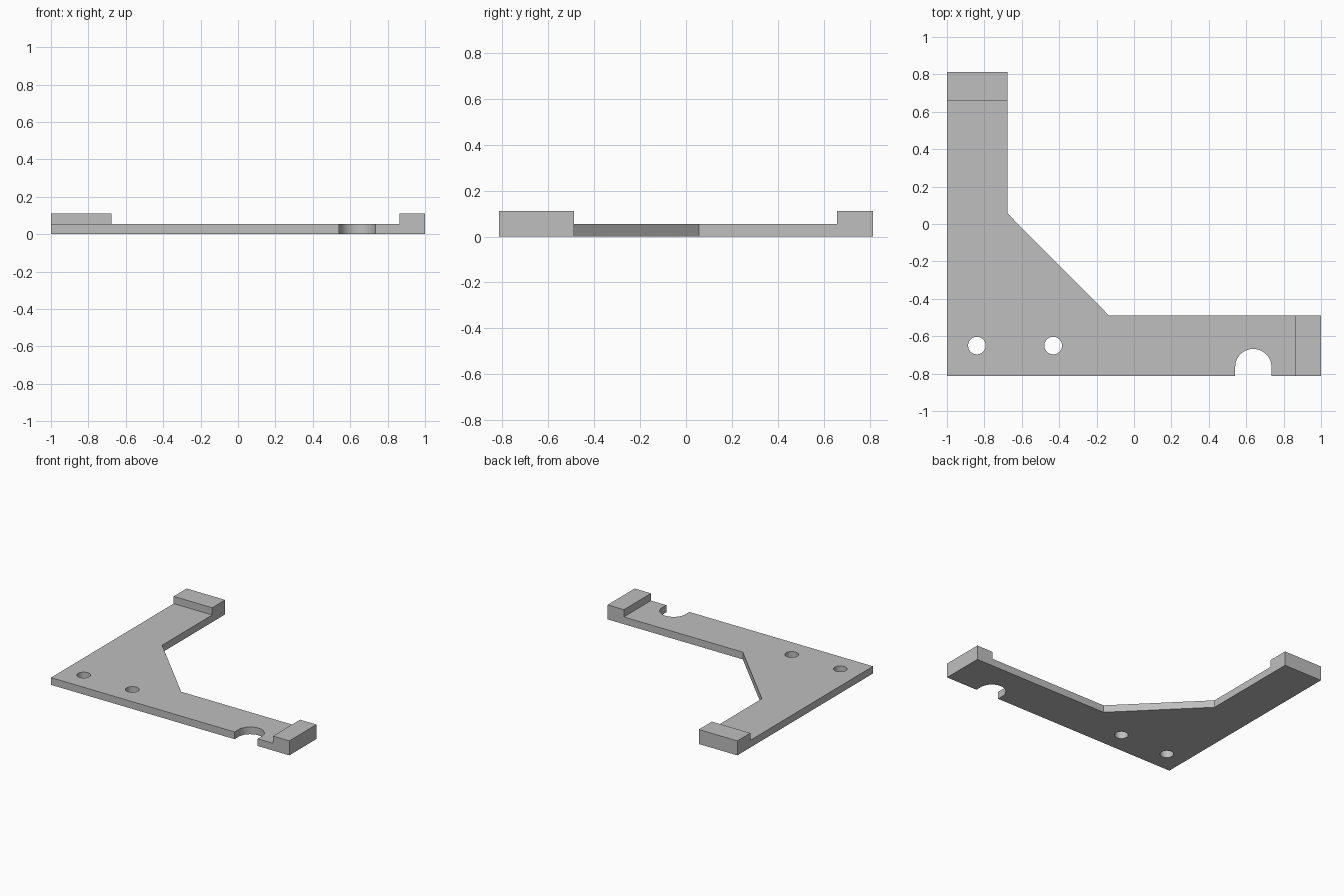
import bpy, bmesh
from math import cos, sin, pi
from mathutils import Vector

if "Cube" in bpy.data.objects:
    bpy.data.objects.remove(bpy.data.objects["Cube"], do_unlink=True)

PLATE = 0.055       # plate thickness
PAD = 0.055         # extra height of the end pads
PAD_X, PAD_Y = 0.863, 0.657

grey = bpy.data.materials.new("plain grey")
grey.use_nodes = True
colour = (0.52, 0.52, 0.52, 1)
grey.diffuse_color = colour
grey.node_tree.nodes["Principled BSDF"].inputs["Base Color"].default_value = colour


def extrude_up(bm, faces, height):
    geom = bmesh.ops.extrude_face_region(bm, geom=faces)["geom"]
    verts = [g for g in geom if isinstance(g, bmesh.types.BMVert)]
    bmesh.ops.translate(bm, verts=verts, vec=(0, 0, height))
    return [g for g in geom if isinstance(g, bmesh.types.BMFace)]


def finish(bm, name):
    bmesh.ops.recalc_face_normals(bm, faces=bm.faces)
    mesh = bpy.data.meshes.new(name)
    bm.to_mesh(mesh)
    bm.free()
    mesh.materials.append(grey)
    obj = bpy.data.objects.new(name, mesh)
    bpy.context.collection.objects.link(obj)
    return obj


def arc(cx, cy, radius, start, end, steps):
    angles = [start + (end - start) * i / steps for i in range(steps + 1)]
    return [(cx + radius * cos(a), cy + radius * sin(a)) for a in angles]


def cutter(name, points):
    bm = bmesh.new()
    face = bm.faces.new([bm.verts.new((x, y, -0.1)) for x, y in points])
    extrude_up(bm, [face], 0.4)
    obj = finish(bm, name)
    obj.hide_render = True
    return obj


# L-shaped bracket with a diagonal gusset
outline = [(-1, -0.813), (1, -0.813), (1, -0.488), (-0.135, -0.488),
           (-0.677, 0.057), (-0.677, 0.813), (-1, 0.813)]
bm = bmesh.new()
bm.faces.new([bm.verts.new((x, y, 0)) for x, y in outline])
for point, normal in (((PAD_X, 0, 0), (1, 0, 0)), ((0, PAD_Y, 0), (0, 1, 0))):
    bmesh.ops.bisect_plane(bm, geom=bm.verts[:] + bm.edges[:] + bm.faces[:],
                           plane_co=point, plane_no=normal)
top = extrude_up(bm, bm.faces[:], PLATE)

# Raised pads at both arm ends
for face in top:
    c = face.calc_center_median()
    if c.x > PAD_X or c.y > PAD_Y:
        extrude_up(bm, [face], PAD)
bmesh.ops.delete(bm, geom=[f for f in top if f.is_valid and any(
    len(e.link_faces) > 2 for e in f.edges) and (
    f.calc_center_median().x > PAD_X or f.calc_center_median().y > PAD_Y)
    and f.calc_center_median().z < PLATE + 0.01], context="FACES_ONLY")
bmesh.ops.recalc_face_normals(bm, faces=bm.faces)
bmesh.ops.dissolve_limit(bm, angle_limit=0.01, verts=bm.verts[:], edges=bm.edges[:])
bracket = finish(bm, "bracket")

# Two screw holes and the round-ended notch in the front edge
cutters = [cutter("screw_hole_cutter", arc(x, -0.65, 0.047, 0, 2 * pi, 48)[:-1])
           for x in (-0.84, -0.432)]
cutters.append(cutter("notch_cutter", arc(0.638, -0.765, 0.097, 0, pi, 32)
                      + [(0.541, -0.9), (0.735, -0.9)]))

bpy.context.view_layer.objects.active = bracket
for tool in cutters:
    mod = bracket.modifiers.new("cut", "BOOLEAN")
    mod.operation = "DIFFERENCE"
    mod.solver = "EXACT"
    mod.object = tool
    bpy.ops.object.modifier_apply(modifier=mod.name)
    bpy.data.objects.remove(tool, do_unlink=True)

# Smooth hole walls, crisp edges
bpy.ops.object.select_all(action="DESELECT")
bracket.select_set(True)
bpy.ops.object.shade_smooth_by_angle(angle=pi / 6)
